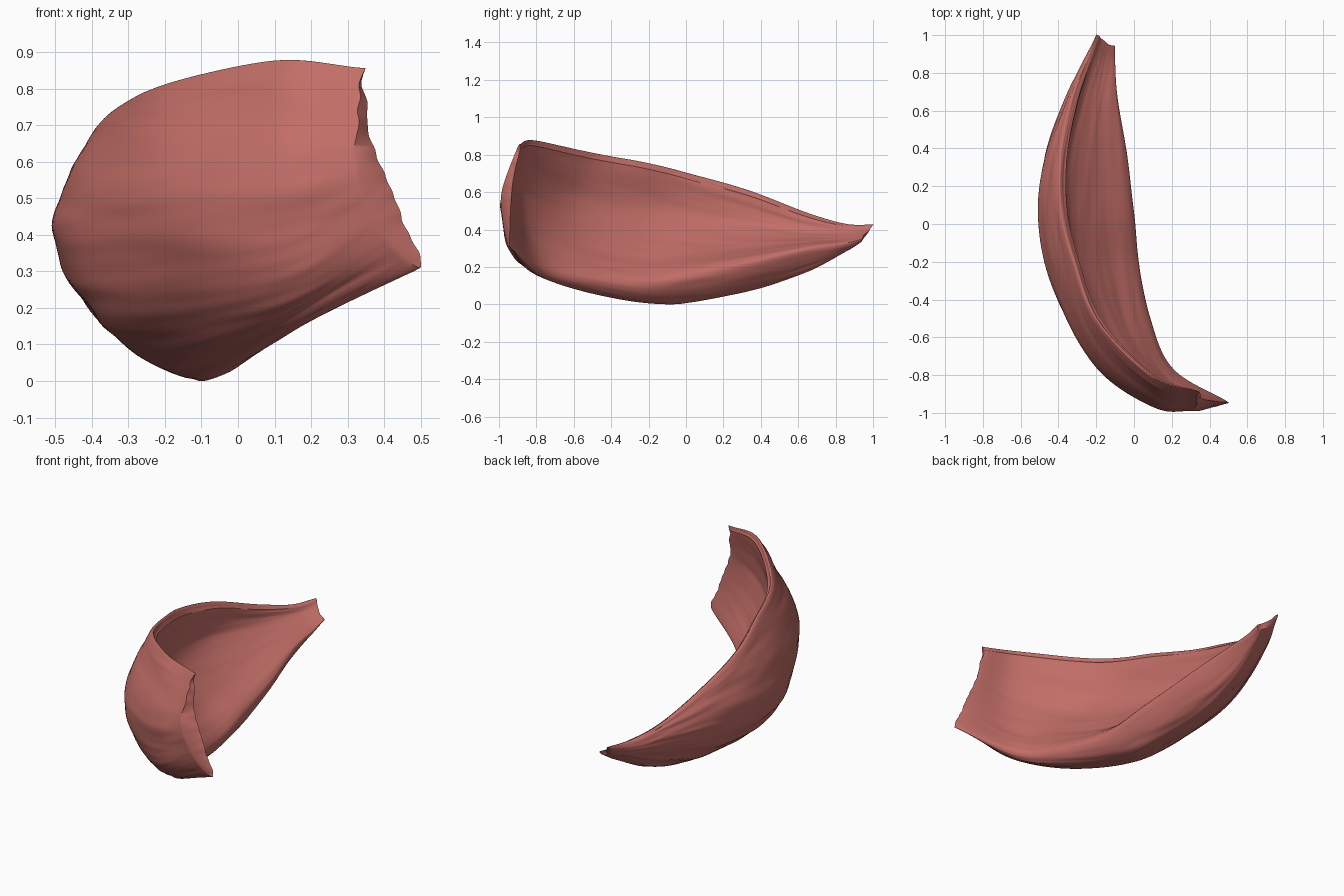
import bpy, bmesh
from mathutils import Vector, noise

if "Cube" in bpy.data.objects:
    bpy.data.objects.remove(bpy.data.objects["Cube"])

# Cross-sections, front end to back tip: top rim, outer bulge, lower outer, keel, inner edge
SECTIONS = [
    [(.34, -.90, .835), (.325, -.985, .60), (.38, -.98, .44), (.46, -.96, .335), (.505, -.945, .315)],
    [(.10, -.83, .852), (.10, -.96, .55), (.14, -.93, .28), (.185, -.83, .17), (.21, -.77, .19)],
    [(-.20, -.54, .79), (-.205, -.755, .50), (-.13, -.70, .20), (.01, -.53, .06), (.085, -.50, .14)],
    [(-.33, -.22, .735), (-.44, -.31, .45), (-.34, -.33, .16), (-.10, -.20, .0), (.025, -.20, .11)],
    [(-.40, .05, .67), (-.505, .05, .41), (-.38, .05, .16), (-.12, .05, .01), (0, .05, .16)],
    [(-.405, .35, .59), (-.475, .35, .40), (-.38, .35, .20), (-.16, .35, .07), (-.035, .35, .22)],
    [(-.34, .65, .48), (-.37, .65, .39), (-.31, .65, .26), (-.17, .65, .17), (-.085, .65, .29)],
    [(-.26, .85, .425), (-.275, .85, .38), (-.235, .85, .32), (-.15, .85, .275), (-.10, .85, .32)],
    [(-.20, 1.0, .42), (-.20, .98, .39), (-.165, .96, .355), (-.12, .94, .33), (-.10, .94, .345)],
]
# How far the inner face sinks towards the outer face, and width of the rounded top lip
HOLLOW = [.4, .5, .5, .48, .46, .45, .4, .35, .3]
LIP = [.015, .03, .04, .045, .05, .05, .04, .025, .015]


def spline(pts, t):
    """Catmull-Rom point at t in 0..1 through pts."""
    n = len(pts) - 1
    i = min(int(t * n), n - 1)
    f = t * n - i
    b, c = pts[i], pts[i + 1]
    a = pts[i - 1] if i else b * 2 - c
    d = pts[i + 2] if i + 2 <= n else c * 2 - b
    return (b * 2 + (c - a) * f + (a * 2 - b * 5 + c * 4 - d) * f * f
            + (b * 3 - a - c * 3 + d) * f ** 3) * .5


# Full loop per section: lip, the five outer points, two inner hollow points, lip
secs = [[Vector(p) for p in s] for s in SECTIONS]
loops = []
for i, (s, hollow, lip) in enumerate(zip(secs, HOLLOW, LIP)):
    along = secs[min(i + 1, len(secs) - 1)][0] - secs[max(i - 1, 0)][0]
    inward = Vector((along.y, -along.x, 0)).normalized()
    crest = s[0] + inward * lip - Vector((0, 0, lip * .35))
    sink = ((s[1] + s[2]) - (s[0] + s[4])) * .5 * hollow
    loops.append([crest] + s + [s[4].lerp(crest, .33) + sink * .6,
                                s[4].lerp(crest, .7) + sink * .9, crest])
rails = [list(r) for r in zip(*loops)]

NU, N = 130, 160          # length and girth resolution
bm = bmesh.new()
rings, coords = [], {}
for i in range(NU + 1):
    u = i / NU
    section = [spline(r, u) for r in rails]
    ring = []
    for j in range(N):
        v = bm.verts.new(spline(section, j / N))
        coords[v] = (u, j / N)
        ring.append(v)
    rings.append(ring)
for a, b in zip(rings, rings[1:]):
    for j in range(N):
        k = (j + 1) % N
        bm.faces.new((a[j], a[k], b[k], b[j]))

# Close both torn ends by bridging outer and inner walls
for ring in (rings[0], rings[-1]):
    bm.faces.new(ring)
bmesh.ops.recalc_face_normals(bm, faces=bm.faces)
bm.normal_update()

# Fibre ridges along the length and slightly ragged ends
moves = []
for v, (u, w) in coords.items():
    fade = min(1, u * 12, (1 - u) * 3 + .1)
    amp = (.008 if .14 < w < .55 else .003) * fade
    slant = w + .12 * u
    r = noise.noise(Vector((u * 6, slant * 28, 3))) + .4 * noise.noise(Vector((u * 10, slant * 55, 8)))
    moves.append((v, v.normal * r * amp))
for v, m in moves:
    v.co += m
for ring, way in ((rings[0], Vector((1, 0, 0))), (rings[-1], Vector((0, 1, 0)))):
    for v in ring:
        v.co += way * .014 * noise.noise(v.co * 18)

# Rest on the ground
low_z = min(v.co.z for v in bm.verts)
for v in bm.verts:
    v.co.z -= low_z
bmesh.ops.triangulate(bm, faces=[f for f in bm.faces if len(f.verts) > 4])

mesh = bpy.data.meshes.new("curved_muscle_sheet")
bm.to_mesh(mesh)
bm.free()
mat = bpy.data.materials.new("muscle red")
mat.diffuse_color = (.54, .155, .135, 1)
mat.use_nodes = True
mat.node_tree.nodes["Principled BSDF"].inputs["Base Color"].default_value = mat.diffuse_color
mesh.materials.append(mat)
obj = bpy.data.objects.new("curved_muscle_sheet", mesh)
bpy.context.collection.objects.link(obj)
bpy.context.view_layer.objects.active = obj
obj.select_set(True)
bpy.ops.object.shade_smooth_by_angle(angle=0.9)
